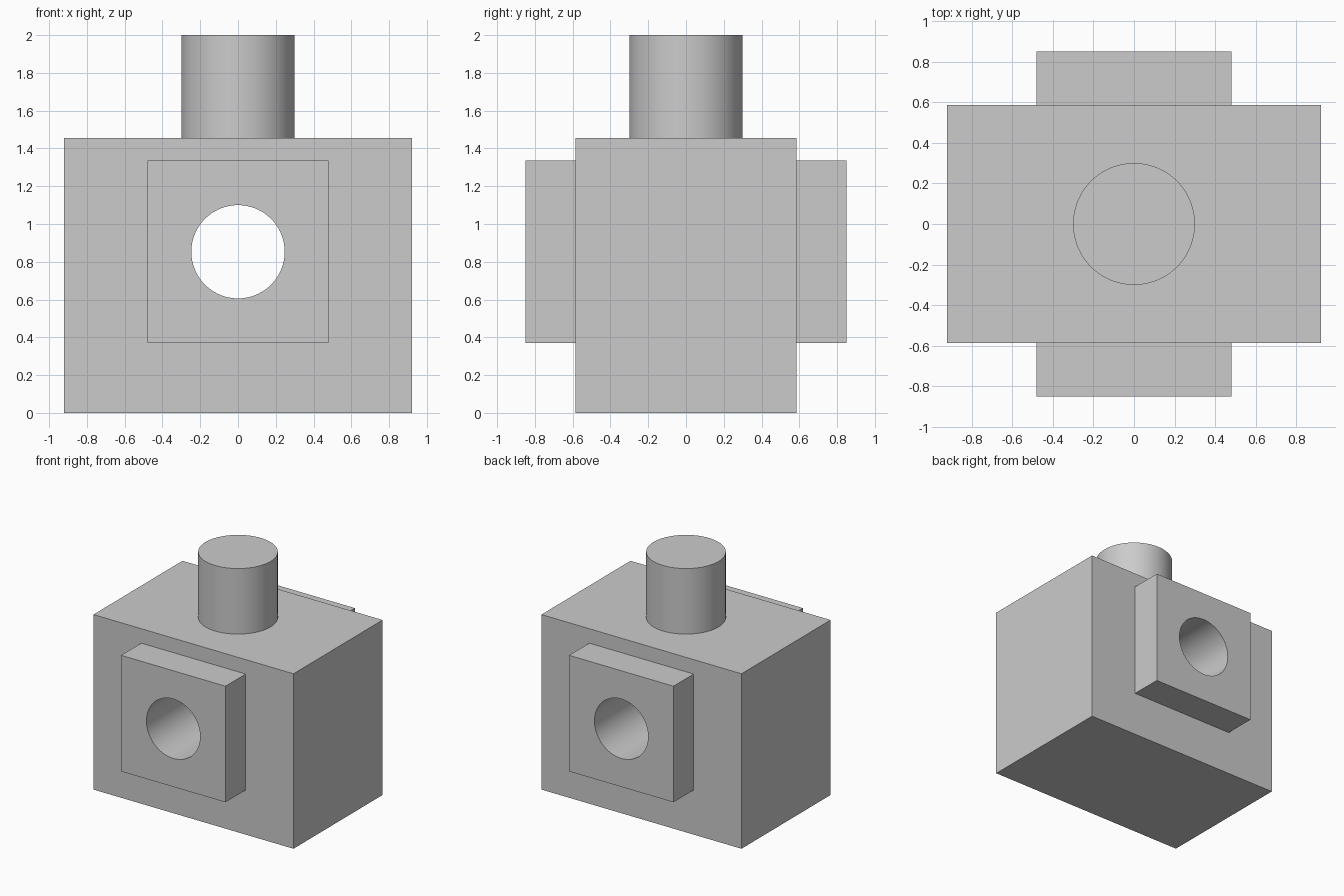
import bpy
import math

cube = bpy.data.objects.get("Cube")
if cube:
    bpy.data.objects.remove(cube, do_unlink=True)

# Main dimensions
BODY_X, BODY_Y, BODY_TOP = 0.92, 0.585, 1.455
PAD_X, PAD_Y, PAD_LOW, PAD_HIGH = 0.48, 0.85, 0.37, 1.335
BORE_R, BORE_Z = 0.247, 0.853
POST_R, POST_TOP = 0.3, 2.0

# Single grey finish
grey = bpy.data.materials.new("plain grey")
grey.use_nodes = True
colour = (0.6, 0.6, 0.6, 1)
grey.diffuse_color = colour
grey.node_tree.nodes["Principled BSDF"].inputs["Base Color"].default_value = colour


def box(name, low, high):
    centre = [(a + b) / 2 for a, b in zip(low, high)]
    bpy.ops.mesh.primitive_cube_add(size=1, location=centre)
    obj = bpy.context.object
    obj.name = name
    obj.scale = [b - a for a, b in zip(low, high)]
    bpy.ops.object.transform_apply(location=True, rotation=True, scale=True)
    obj.data.materials.append(grey)
    return obj


def cylinder(name, radius, depth, location, tilt=0):
    bpy.ops.mesh.primitive_cylinder_add(
        vertices=96, radius=radius, depth=depth, location=location, rotation=(tilt, 0, 0))
    obj = bpy.context.object
    obj.name = name
    bpy.ops.object.transform_apply(location=True, rotation=True, scale=True)
    obj.data.materials.append(grey)
    return obj


def smooth(obj):
    bpy.ops.object.select_all(action="DESELECT")
    obj.select_set(True)
    bpy.context.view_layer.objects.active = obj
    bpy.ops.object.shade_smooth_by_angle(angle=math.radians(30))


# Block and the square flange pads on its front and back
body = box("body_block", (-BODY_X, -BODY_Y, 0), (BODY_X, BODY_Y, BODY_TOP))
front_pad = box("front_pad", (-PAD_X, -PAD_Y, PAD_LOW), (PAD_X, -BODY_Y, PAD_HIGH))
back_pad = box("back_pad", (-PAD_X, BODY_Y, PAD_LOW), (PAD_X, PAD_Y, PAD_HIGH))

# Round bore running through block and pads
cutter = cylinder("bore_cutter", BORE_R, 3, (0, 0, BORE_Z), math.pi / 2)
for part in (body, front_pad, back_pad):
    cut = part.modifiers.new("bore", "BOOLEAN")
    cut.operation = "DIFFERENCE"
    cut.solver = "EXACT"
    cut.object = cutter
    bpy.context.view_layer.objects.active = part
    bpy.ops.object.modifier_apply(modifier=cut.name)
    smooth(part)
bpy.data.objects.remove(cutter, do_unlink=True)

# Round post on top
post = cylinder("top_post", POST_R, POST_TOP - BODY_TOP, (0, 0, (POST_TOP + BODY_TOP) / 2))
smooth(post)
